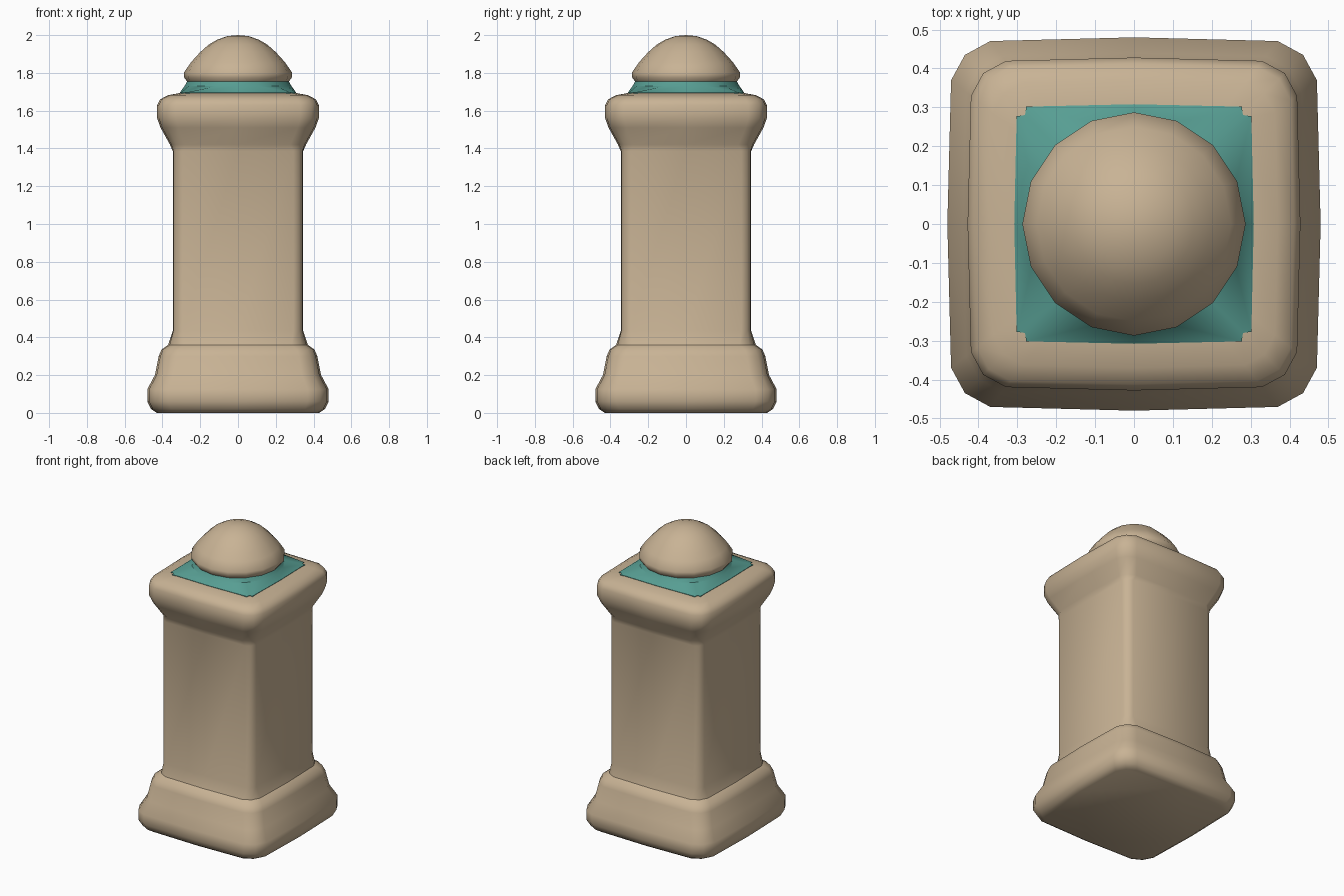
import bpy, bmesh, math

default = bpy.data.objects.get("Cube")
if default:
    bpy.data.objects.remove(default, do_unlink=True)


def material(name, rgb):
    m = bpy.data.materials.new(name)
    m.use_nodes = True
    m.diffuse_color = (*rgb, 1)
    m.node_tree.nodes["Principled BSDF"].inputs["Base Color"].default_value = (*rgb, 1)
    return m


stone = material("sandstone", (0.58, 0.45, 0.30))
teal = material("teal", (0.095, 0.34, 0.29))


def rounded_square(half, z, flat=0.77, corner=0.906, bow=0.98):
    """Sixteen points: a slightly bowed side and a chamfered corner, four times."""
    side = [(1, 0), (bow, flat), (corner, corner), (flat, bow)]
    ring = []
    for _ in range(4):
        ring += [(half * x, half * y, z) for x, y in side]
        side = [(-y, x) for x, y in side]
    return ring


def circle(radius, z):
    return [(radius * math.cos(i * math.pi / 8), radius * math.sin(i * math.pi / 8), z)
            for i in range(16)]


def loft(name, rings, mat, angle=35, tip=None):
    """Skin a stack of rings; close the bottom, and the top flat or to a tip."""
    bm = bmesh.new()
    loops = [[bm.verts.new(p) for p in ring] for ring in rings]
    n = len(loops[0])
    for low, high in zip(loops, loops[1:]):
        for i in range(n):
            j = (i + 1) % n
            bm.faces.new((low[i], low[j], high[j], high[i]))
    bm.faces.new(loops[0][::-1])
    if tip is None:
        bm.faces.new(loops[-1])
    else:
        top = bm.verts.new((0, 0, tip))
        for i in range(n):
            bm.faces.new((loops[-1][i], loops[-1][(i + 1) % n], top))
    bmesh.ops.recalc_face_normals(bm, faces=bm.faces)
    mesh = bpy.data.meshes.new(name)
    bm.to_mesh(mesh)
    bm.free()
    mesh.materials.append(mat)
    obj = bpy.data.objects.new(name, mesh)
    bpy.context.collection.objects.link(obj)
    bpy.ops.object.select_all(action="DESELECT")
    obj.select_set(True)
    bpy.context.view_layer.objects.active = obj
    bpy.ops.object.shade_smooth_by_angle(angle=math.radians(angle))
    return obj


# Moulded base, straight shaft and flared capital
base = [(0.43, 0), (0.46, 0.02), (0.48, 0.06), (0.48, 0.125), (0.44, 0.20),
        (0.42, 0.30), (0.405, 0.335), (0.37, 0.36)]
shaft = [(0.345, 0.435), (0.345, 1.385)]
capital = [(0.36, 1.42), (0.41, 1.51), (0.428, 1.56), (0.428, 1.63),
           (0.412, 1.66), (0.37, 1.682), (0.30, 1.695)]
rings = [rounded_square(h, z) for h, z in base]
rings += [rounded_square(h, z, 0.85, 0.94, 0.99) for h, z in shaft]
rings += [rounded_square(h, z) for h, z in capital]
loft("pillar", rings, stone)

# Teal collar, square below and round above
loft("collar", [rounded_square(0.308, 1.685, 0.9, 0.91),
                rounded_square(0.308, 1.696, 0.9, 0.91),
                circle(0.283, 1.73), circle(0.268, 1.757)], teal)

# Domed cap with a short upright rim
dome = [(0.27, 1.755), (0.285, 1.775), (0.287, 1.80), (0.25, 1.855),
        (0.20, 1.91), (0.155, 1.95), (0.11, 1.976), (0.055, 1.995)]
loft("dome", [circle(r, z) for r, z in dome], stone, 40, tip=2.0)
